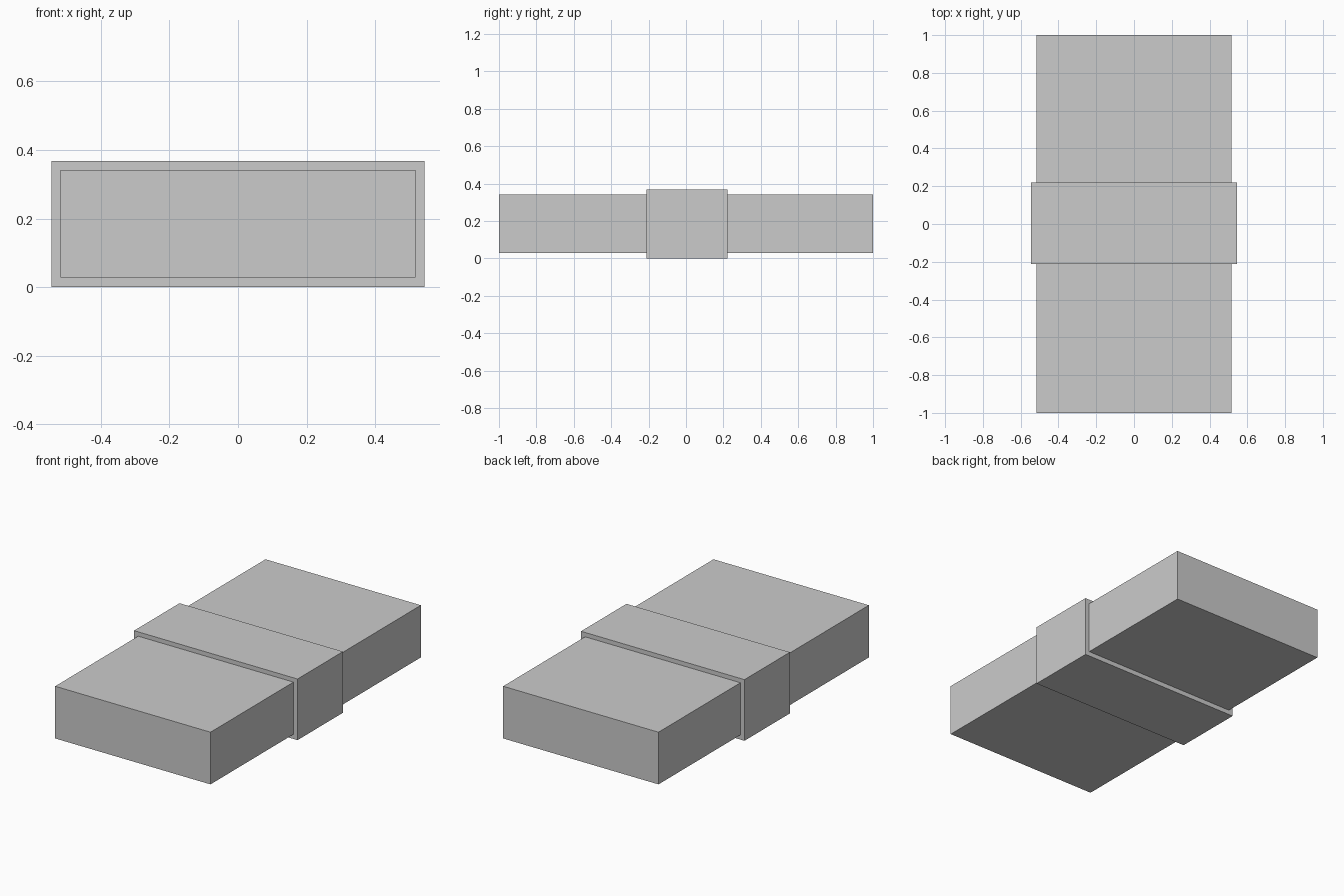
import bpy

cube = bpy.data.objects.get("Cube")
if cube:
    bpy.data.objects.remove(cube, do_unlink=True)

# Single plain grey
grey = bpy.data.materials.new("light_grey")
grey.use_nodes = True
colour = (0.6, 0.6, 0.6, 1)
grey.diffuse_color = colour
grey.node_tree.nodes["Principled BSDF"].inputs["Base Color"].default_value = colour


def box(name, low, high):
    """Flat-sided box between two opposite corners."""
    centre = [(a + b) / 2 for a, b in zip(low, high)]
    bpy.ops.mesh.primitive_cube_add(size=1, location=centre)
    obj = bpy.context.object
    obj.name = name
    obj.scale = [b - a for a, b in zip(low, high)]
    bpy.ops.object.transform_apply(location=False, rotation=False, scale=True)
    obj.data.materials.append(grey)
    return obj


# Long block, and the band wrapped around its middle
box("long_block", (-0.517, -1, 0.028), (0.517, 1, 0.342))
box("middle_band", (-0.544, -0.211, 0), (0.544, 0.221, 0.368))
